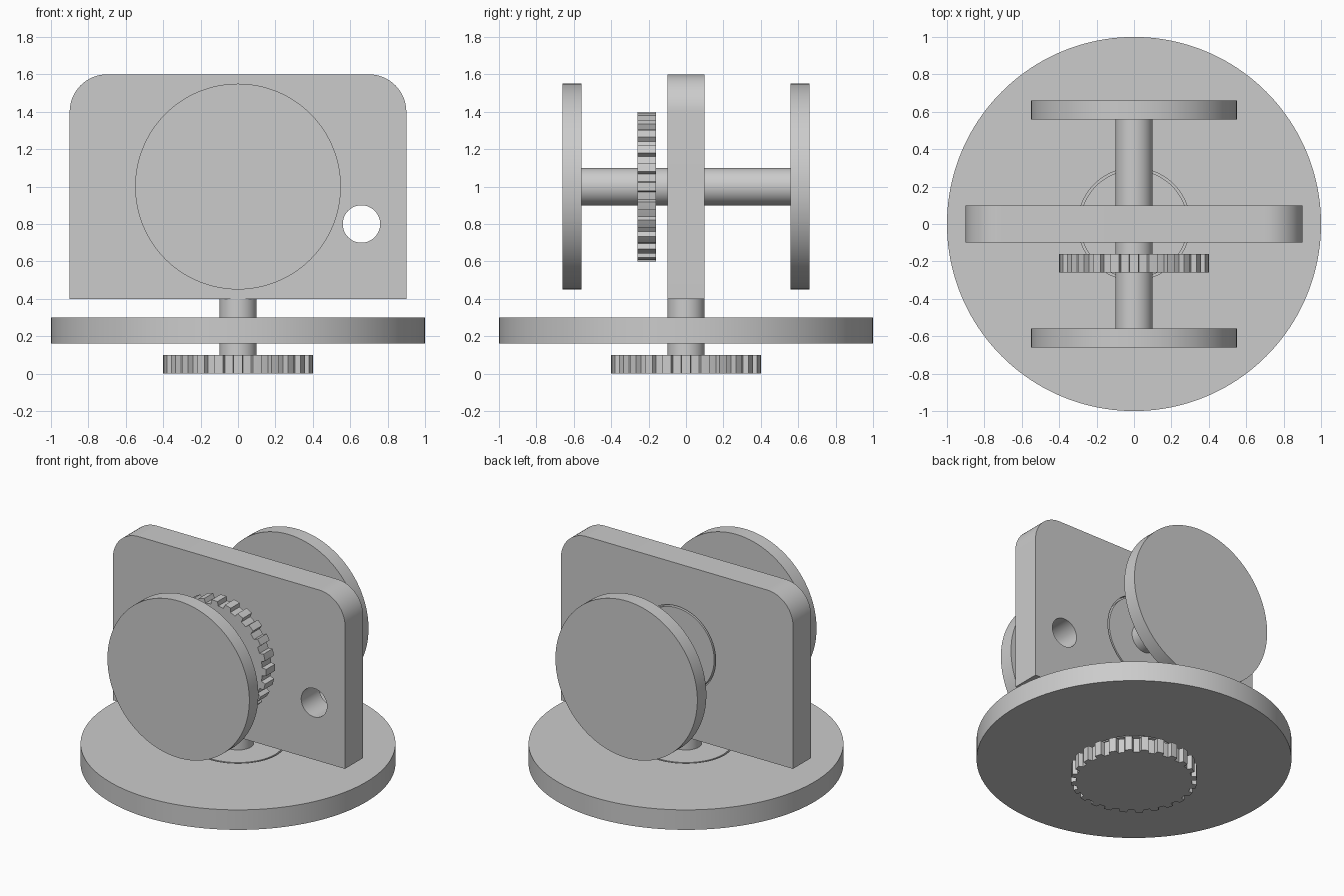
import bpy, bmesh, math
from mathutils import Matrix

if "Cube" in bpy.data.objects:
    bpy.data.objects.remove(bpy.data.objects["Cube"])

grey = bpy.data.materials.new("plain grey")
grey.use_nodes = True
COLOUR = (0.6, 0.6, 0.6, 1)
grey.diffuse_color = COLOUR
grey.node_tree.nodes["Principled BSDF"].inputs["Base Color"].default_value = COLOUR

HUB_Z = 1.0
TO_Y = Matrix.Rotation(math.pi / 2, 4, 'X')  # turns local z to -y, local y to z


def circle(r, n=128):
    return [(r * math.cos(2 * math.pi * i / n), r * math.sin(2 * math.pi * i / n)) for i in range(n)]


def prism(name, outline, low, high, matrix=Matrix()):
    """Extrude a closed outline from low to high, then place it."""
    bm = bmesh.new()
    face = bm.faces.new([bm.verts.new((x, y, low)) for x, y in outline])
    top = bmesh.ops.extrude_face_region(bm, geom=[face])["geom"]
    bmesh.ops.translate(bm, vec=(0, 0, high - low),
                        verts=[v for v in top if isinstance(v, bmesh.types.BMVert)])
    bmesh.ops.recalc_face_normals(bm, faces=bm.faces)
    return finish(name, bm, matrix)


def tube(name, r_in, r_out, low, high, matrix=Matrix(), n=128):
    """Closed ring with a rectangular cross-section."""
    bm = bmesh.new()
    loops = [[bm.verts.new((x, y, z)) for x, y in circle(r, n)]
             for r, z in ((r_in, low), (r_out, low), (r_out, high), (r_in, high))]
    for k in range(4):
        a, b = loops[k], loops[(k + 1) % 4]
        for i in range(n):
            j = (i + 1) % n
            bm.faces.new((a[i], a[j], b[j], b[i]))
    bmesh.ops.recalc_face_normals(bm, faces=bm.faces)
    return finish(name, bm, matrix)


def finish(name, bm, matrix):
    bm.transform(matrix)
    mesh = bpy.data.meshes.new(name)
    bm.to_mesh(mesh)
    bm.free()
    mesh.materials.append(grey)
    obj = bpy.data.objects.new(name, mesh)
    bpy.context.collection.objects.link(obj)
    return obj


def cut(obj, cutter):
    """Subtract the cutter, then discard it."""
    mod = obj.modifiers.new("cut", 'BOOLEAN')
    mod.operation, mod.solver, mod.object = 'DIFFERENCE', 'EXACT', cutter
    bpy.ops.object.select_all(action='DESELECT')
    bpy.context.view_layer.objects.active = obj
    obj.select_set(True)
    bpy.ops.object.modifier_apply(modifier=mod.name)
    bpy.data.objects.remove(cutter)


def gear_outline(teeth=24, r_out=0.4, r_root=0.37):
    pitch = 2 * math.pi / teeth
    pts = []
    for i in range(teeth):
        for part, r in ((-0.29, r_root), (-0.22, r_out), (0, r_out), (0.22, r_out),
                        (0.29, r_root), (0.5, r_root)):
            a = (i + part) * pitch
            pts.append((r * math.cos(a), r * math.sin(a)))
    return pts


hub = Matrix.Translation((0, 0, HUB_Z)) @ TO_Y
parts = []

# Turntable disc, gear and post
base = prism("base_disc", circle(1.0, 160), 0.16, 0.30)
for low, high in ((0.27, 0.35), (0.10, 0.19)):
    cut(base, tube("groove_cutter", 0.288, 0.30, low, high))
parts += [base,
          prism("base_gear", gear_outline(), 0.0, 0.10),
          prism("base_post", circle(0.1, 64), 0.05, 0.42)]

# Upright plate with two rounded top corners
outline = [(-0.9, 0.4 - HUB_Z), (0.9, 0.4 - HUB_Z)]
for cx, start in ((0.7, 0), (-0.7, 90)):
    for i in range(17):
        a = math.radians(start + 90 * i / 16)
        outline.append((cx + 0.2 * math.cos(a), 1.4 - HUB_Z + 0.2 * math.sin(a)))
plate = prism("upright_plate", outline, -0.1, 0.1, hub)
cut(plate, prism("hole_cutter", circle(0.1, 64), -0.2, 0.2,
                 Matrix.Translation((0.66, 0, 0.8)) @ TO_Y))
for low, high in ((0.07, 0.15), (-0.15, -0.07)):
    cut(plate, tube("groove_cutter", 0.288, 0.30, low, high, hub))
parts.append(plate)

# Axle with an end disc on each side and a gear in front of the plate
parts += [prism("axle", circle(0.1, 64), -0.6, 0.6, hub),
          prism("axle_gear", gear_outline(), 0.16, 0.26, hub),
          prism("front_disc", circle(0.55), 0.56, 0.66, hub),
          prism("back_disc", circle(0.55), -0.66, -0.56, hub)]

# Smooth the round walls, keep the rims sharp
bpy.ops.object.select_all(action='DESELECT')
for obj in parts:
    obj.select_set(True)
bpy.context.view_layer.objects.active = parts[0]
bpy.ops.object.shade_smooth_by_angle(angle=math.radians(30))
